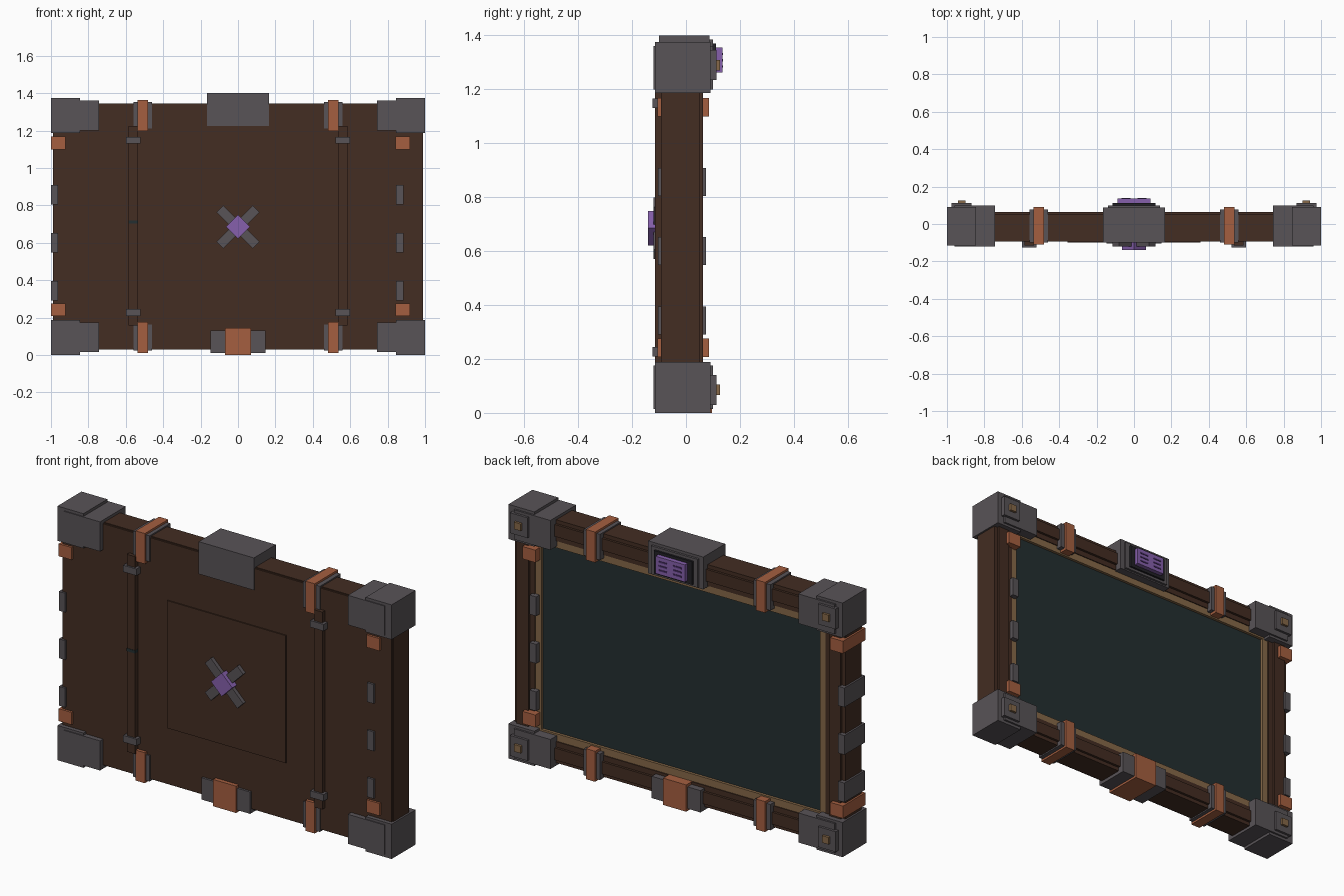
import bpy, math

if "Cube" in bpy.data.objects:
    bpy.data.objects.remove(bpy.data.objects["Cube"])


def material(name, rgb):
    m = bpy.data.materials.new(name)
    m.diffuse_color = (*rgb, 1)
    m.use_nodes = True
    m.node_tree.nodes["Principled BSDF"].inputs["Base Color"].default_value = m.diffuse_color
    return m


WOOD = material("dark wood", (0.056, 0.026, 0.016))
GREY = material("iron grey", (0.098, 0.087, 0.095))
COPPER = material("copper", (0.376, 0.114, 0.051))
PURPLE = material("purple crystal", (0.238, 0.117, 0.413))
DEEP = material("deep purple", (0.08, 0.035, 0.16))
SLATE = material("dark slate", (0.0176, 0.0284, 0.0307))
BRONZE = material("bronze", (0.24, 0.14, 0.065))
BLACK = material("charcoal", (0.016, 0.015, 0.019))

MID = 0.6875  # height of the horizontal mirror line


def box(name, xs, ys, zs, mat, turn=0):
    """Box from its ranges, optionally turned about the y axis."""
    x0, x1 = sorted(xs)
    y0, y1 = sorted(ys)
    z0, z1 = sorted(zs)
    bpy.ops.mesh.primitive_cube_add(
        size=1, location=((x0 + x1) / 2, (y0 + y1) / 2, (z0 + z1) / 2))
    ob = bpy.context.object
    ob.name = name
    ob.scale = (x1 - x0, y1 - y0, z1 - z0)
    bpy.ops.object.transform_apply(location=False, rotation=False, scale=True)
    ob.rotation_euler.y = turn
    ob.data.materials.append(mat)
    return ob


def ring(name, outer, inner, ys, mat):
    """Rectangular frame of four bars, sizes as (half width, half height)."""
    (ox, oz), (ix, iz) = outer, inner
    for s in (-1, 1):
        box(name + "_rail", (-ox, ox), ys, (MID + s * iz, MID + s * oz), mat)
        box(name + "_stile", (s * ix, s * ox), ys, (MID - iz, MID + iz), mat)


# Board: backing panel, frame, raised moulding, border and writing surface
box("backing_panel", (-0.985, 0.985), (-0.093, -0.01), (0.035, 1.34), WOOD)
ring("frame", (0.99, 0.6575), (0.87, 0.5425), (-0.085, 0.05), WOOD)
ring("moulding", (0.97, 0.637), (0.90, 0.572), (0.05, 0.063), WOOD)
ring("inner_border", (0.872, 0.5445), (0.835, 0.503), (-0.01, 0.045), BRONZE)
box("writing_surface", (-0.84, 0.84), (-0.01, 0.03), (0.18, 1.195), SLATE)

for sx in (-1, 1):
    for sz in (-1, 1):
        def zr(a, b):
            return MID + sz * (a - MID), MID + sz * (b - MID)

        # Corner caps with plate and stud
        box("corner_cap", (sx * 0.845, sx), (-0.115, 0.09), zr(1.187, 1.375), GREY)
        box("corner_sleeve", (sx * 0.742, sx * 0.96), (-0.12, 0.1), zr(1.2, 1.36), GREY)
        box("corner_plate", (sx * 0.87, sx * 0.975), (0.085, 0.113), zr(1.235, 1.345), GREY)
        box("corner_stud", (sx * 0.902, sx * 0.942), (0.11, 0.126), zr(1.27, 1.308), BRONZE)

        # Straps around the top and bottom rails
        box("strap_base", (sx * 0.46, sx * 0.56), (-0.1, 0.078), zr(1.212, 1.352), GREY)
        box("strap_band", (sx * 0.481, sx * 0.536), (-0.11, 0.09), zr(1.198, 1.363), COPPER)

        # Clamps on the front battens
        box("batten_clamp", (sx * 0.52, sx * 0.6), (-0.125, -0.09), zr(1.13, 1.166), GREY)

        # Side bands, wrapped on one side and inset on the other
        xs = (0.842, 0.92) if sx > 0 else (-1, -0.923)
        box("side_band", xs, (-0.105, 0.086), zr(1.1, 1.167), COPPER)

    box("front_batten", (sx * 0.535, sx * 0.585), (-0.115, -0.085), (0.157, 1.225), WOOD)

    # Side brackets
    xs = (0.845, 0.884) if sx > 0 else (-1, -0.963)
    for z in (0.343, 0.6, 0.857):
        box("side_bracket", xs, (-0.104, 0.074), (z - 0.052, z + 0.052), GREY)

box("batten_inlay", (-0.586, -0.534), (-0.117, -0.09), (0.702, 0.718), SLATE)

# Front centre panel with crossed bars and crystal
box("centre_panel", (-0.355, 0.355), (-0.099, -0.09), (0.34, 1.03), WOOD)
for t in (-1, 1):
    box("crossed_bar", (-0.137, 0.137), (-0.12, -0.095), (0.66, 0.71), GREY, t * math.pi / 4)
box("front_crystal", (-0.045, 0.045), (-0.14, -0.1), (0.64, 0.73), PURPLE, math.pi / 4)

# Top centre housing with crystal display
box("top_housing", (-0.165, 0.165), (-0.1, 0.088), (1.225, 1.4), GREY)
box("housing_rim", (-0.14, 0.14), (0.08, 0.1), (1.232, 1.385), GREY)
box("display_bezel", (-0.115, 0.115), (0.09, 0.111), (1.245, 1.37), BLACK)
box("display_crystal", (-0.088, 0.088), (0.1, 0.135), (1.262, 1.355), PURPLE)
for s in (-1, 1):
    for z in (1.285, 1.308, 1.331):
        box("display_line", (s * 0.018, s * 0.068), (0.133, 0.138), (z - 0.004, z + 0.004), DEEP)

# Bottom centre clasp
box("clasp_base", (-0.146, 0.146), (-0.105, 0.085), (0.012, 0.13), GREY)
box("clasp_band", (-0.069, 0.069), (-0.115, 0.097), (0, 0.145), COPPER)
